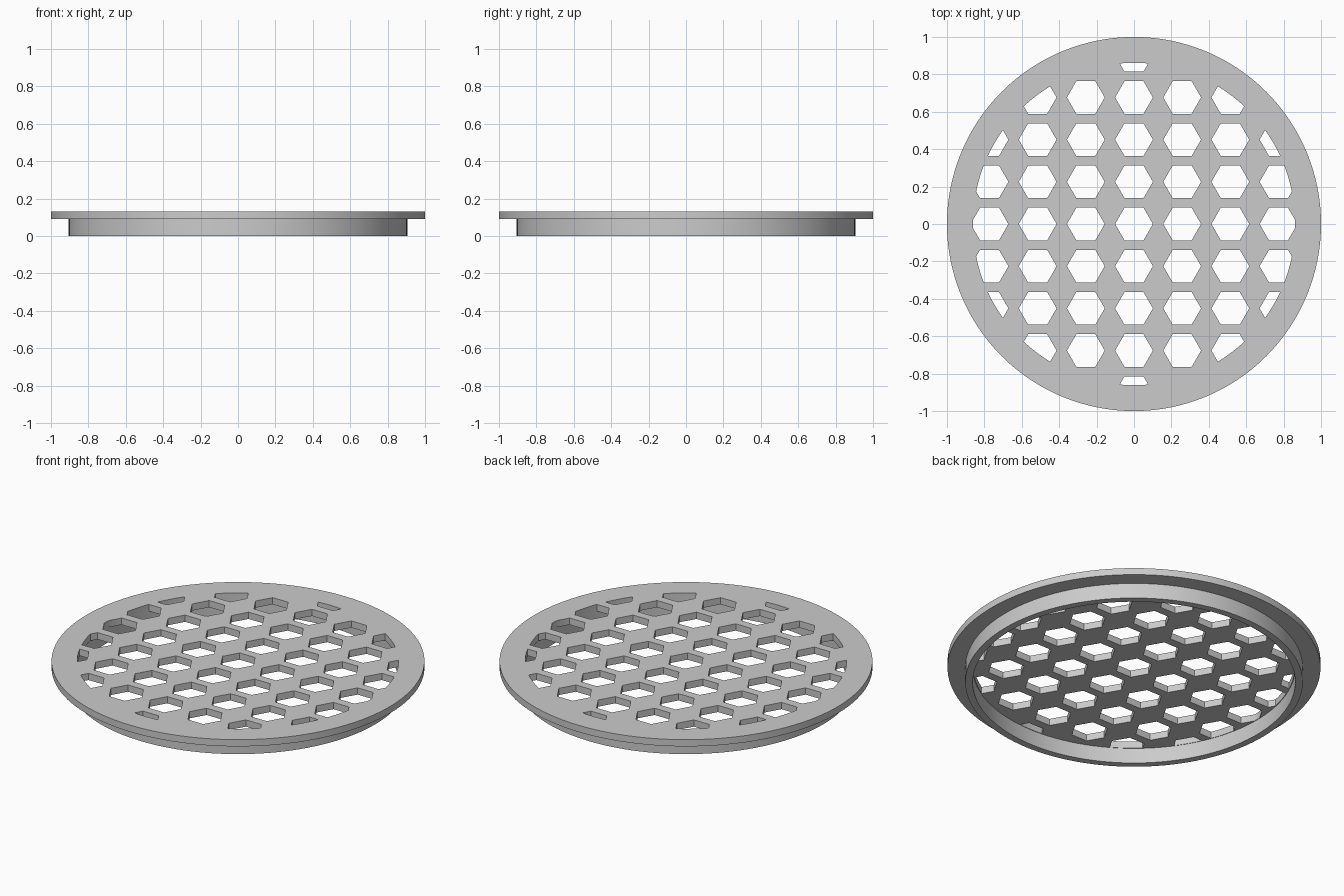
import bpy, bmesh
from math import cos, sin, pi, hypot, radians
from mathutils import Vector

cube = bpy.data.objects.get("Cube")
if cube:
    bpy.data.objects.remove(cube, do_unlink=True)

SEGMENTS = 128
PLATE_Z, TOP_Z = 0.09, 0.13
RING_OUT, RING_IN = 0.905, 0.865
HOLE_LIMIT = 0.862              # holes are trimmed to this circle
HEX_R = 0.101
STEP_X, STEP_Y = 0.2575, 0.2255

grey = bpy.data.materials.new("light grey")
grey.use_nodes = True
colour = (0.6, 0.6, 0.6, 1)
grey.diffuse_color = colour
grey.node_tree.nodes["Principled BSDF"].inputs["Base Color"].default_value = colour


def make_object(name, bm):
    bmesh.ops.recalc_face_normals(bm, faces=bm.faces)
    mesh = bpy.data.meshes.new(name)
    bm.to_mesh(mesh)
    bm.free()
    mesh.materials.append(grey)
    obj = bpy.data.objects.new(name, mesh)
    bpy.context.collection.objects.link(obj)
    return obj


def add_prism(bm, x, y, radius, sides, z0, z1):
    rings = [[bm.verts.new((x + radius * cos(2 * pi * k / sides),
                            y + radius * sin(2 * pi * k / sides), z))
              for k in range(sides)] for z in (z0, z1)]
    low, high = rings
    bm.faces.new(low[::-1])
    bm.faces.new(high)
    for k in range(sides):
        n = (k + 1) % sides
        bm.faces.new((low[k], low[n], high[n], high[k]))


def apply_boolean(obj, operation, other):
    mod = obj.modifiers.new("cut", 'BOOLEAN')
    mod.operation, mod.object, mod.solver = operation, other, 'EXACT'
    bpy.context.view_layer.objects.active = obj
    bpy.ops.object.modifier_apply(modifier=mod.name)
    bpy.data.objects.remove(other, do_unlink=True)


# Round plate with a ring flange below, turned from one profile
profile = [(0, PLATE_Z), (RING_IN, PLATE_Z), (RING_IN, 0), (RING_OUT, 0),
           (RING_OUT, PLATE_Z), (1, PLATE_Z), (1, TOP_Z), (0, TOP_Z)]
bm = bmesh.new()
points = [bm.verts.new((r, 0, z)) for r, z in profile]
edges = [bm.edges.new(pair) for pair in zip(points, points[1:])]
bmesh.ops.spin(bm, geom=points + edges, axis=Vector((0, 0, 1)), cent=Vector(),
               angle=2 * pi, steps=SEGMENTS)
bmesh.ops.remove_doubles(bm, verts=bm.verts, dist=0.0001)
# Merge the flat centre fans into single faces
centre = [v for v in bm.verts if hypot(v.co.x, v.co.y) < 0.001]
bmesh.ops.dissolve_verts(bm, verts=centre)
grate = make_object("vent_grate", bm)

# Grid of hexagonal holes, trimmed to a circle
bm = bmesh.new()
for i in range(-3, 4):
    for j in range(-4, 5):
        x, y = i * STEP_X, j * STEP_Y
        if hypot(x, y) < 0.92:
            add_prism(bm, x, y, HEX_R, 6, 0.03, 0.2)
holes = make_object("hole_cutter", bm)

bm = bmesh.new()
add_prism(bm, 0, 0, HOLE_LIMIT, SEGMENTS, 0.02, 0.21)
apply_boolean(holes, 'INTERSECT', make_object("hole_limit", bm))
apply_boolean(grate, 'DIFFERENCE', holes)

# Smooth round walls, sharp edges
bpy.ops.object.select_all(action='DESELECT')
grate.select_set(True)
bpy.context.view_layer.objects.active = grate
bpy.ops.object.shade_smooth_by_angle(angle=radians(30))
